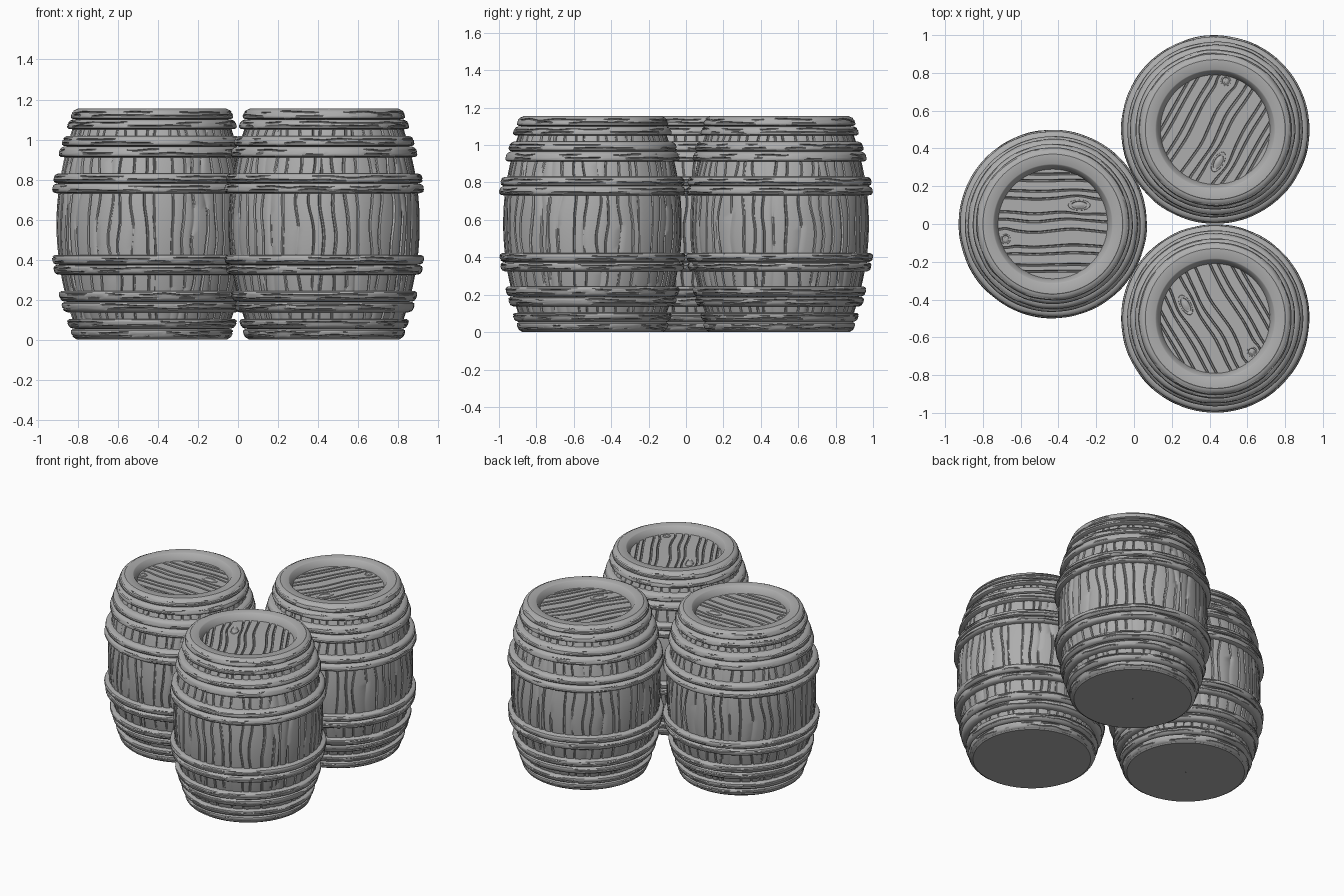
import bpy
import random
from math import sin, cos, pi, sqrt, exp, radians
from mathutils import Vector, noise

random.seed(4)
if "Cube" in bpy.data.objects:
    bpy.data.objects.remove(bpy.data.objects["Cube"], do_unlink=True)

HEIGHT = 1.155
MID = HEIGHT / 2

wood = bpy.data.materials.new("grey wood")
wood.use_nodes = True
GREY = (0.42, 0.42, 0.42, 1)
wood.diffuse_color = GREY
wood.node_tree.nodes["Principled BSDF"].inputs["Base Color"].default_value = GREY


def wobble(x, y=0.0, z=0.0):
    return noise.noise(Vector((x, y, z)))


def barrel_radius(z):
    return 0.475 - 0.355 * (z - MID) ** 2


def polar(r, a, z):
    return (r * cos(a), r * sin(a), z)


def surface(name, grid, wrap=True):
    """Skin a list of point rows into a mesh; wrap closes each row."""
    n = len(grid[0])
    verts = [p for row in grid for p in row]
    faces = []
    for i in range(len(grid) - 1):
        for j in range(n if wrap else n - 1):
            k = (j + 1) % n
            faces.append((i * n + j, i * n + k, (i + 1) * n + k, (i + 1) * n + j))
    mesh = bpy.data.meshes.new(name)
    mesh.from_pydata(verts, [], faces)
    mesh.materials.append(wood)
    return mesh


def lathe(name, profile, steps=96):
    return surface(name, [[polar(r, 2 * pi * j / steps, z) for j in range(steps)]
                          for r, z in profile])


def make_staves():
    """Bulging wall whose columns follow wavy vertical grooves."""
    count, rows = 46, 32
    step = 2 * pi / count
    grooves = [(i * step + random.uniform(-0.03, 0.03), random.uniform(0.011, 0.018),
                random.uniform(0.008, 0.014)) for i in range(count)]
    grid = []
    for k in range(rows + 1):
        z = 0.03 + (HEIGHT - 0.06) * k / rows
        row = []
        for i, (a, w, d) in enumerate(grooves):
            a += 0.06 * wobble(z * 5, i * 0.45)
            depth = d * min(1, max(0.15, 0.9 + 1.6 * wobble(z * 3, i * 7.3, 5)))
            r = barrel_radius(z)
            for off, dr in ((-w, 0), (-w * 0.4, -depth), (w * 0.4, -depth),
                            (w, 0), (step * 0.5, 0.003)):
                row.append(polar(r + dr, a + off, z))
        grid.append(row)
    return surface("staves", grid)


def make_hoop(lo, hi, seed):
    """Rounded band with wandering cracks running round it."""
    steps, mid, half = 160, (lo + hi) / 2, (hi - lo) / 2
    base = barrel_radius(mid)
    cols = []
    for j in range(steps):
        a = 2 * pi * j / steps
        x, y = 4 * cos(a), 4 * sin(a)
        levels = [(-1, 0), (-0.92, 0), (-0.7, 0)]
        for s, c in enumerate((-0.3, 0.32)):
            c += 0.28 * wobble(x, y, seed + s * 9.1)
            d = 0.011 * min(1, max(0, 0.45 + 2 * wobble(x * 0.8, y * 0.8, seed + s * 5.7 + 3)))
            levels += [(c - 0.13, 0), (c, d), (c + 0.13, 0)]
        levels += [(0.7, 0), (0.92, 0), (1, 0)]
        swell = 0.003 * wobble(x, y, seed + 40)
        col = []
        for v, d in levels:
            out = 0.034 * sqrt(max(0, 1 - abs(v) ** 3.5)) + swell - d
            if abs(v) == 1:
                out = -0.02
            lean = barrel_radius(mid + v * half) - base
            col.append(polar(base + lean + out, a, mid + v * half))
        cols.append(col)
    return surface("hoop", list(zip(*cols)))


KNOTS = ((0.14, 0.10, 0.062, 0.030), (-0.25, -0.08, 0.028, 0.028))


def make_lid(z):
    """Planked disc whose grooves bow around the knots."""
    radius, cols, w = 0.305, 40, 0.0065
    lines = [-0.25, -0.215, -0.155, -0.115, -0.035, 0.02, 0.06, 0.135, 0.175, 0.23, 0.265]
    levels = [(-0.304, 0)]
    for y in lines:
        levels += [(y - w, 0), (y - w * 0.45, 0.014), (y + w * 0.45, 0.014), (y + w, 0)]
    levels.append((0.304, 0))
    grid = []
    for y, d in levels:
        reach = sqrt(radius ** 2 - y ** 2)
        row = []
        for j in range(cols + 1):
            x = reach * (2 * j / cols - 1)
            bend = 0.018 * wobble(x * 5, y * 2) * (1 - abs(y) / radius)
            for kx, ky, rx, ry in KNOTS:
                side = y - ky
                bend += ((1 if side > 0 else -1) * ry * 0.55
                         * exp(-((x - kx) / rx / 1.2) ** 2 - (side / 0.06) ** 2))
            row.append((x, y + bend, z - d))
        grid.append(row)
    return surface("lid", grid, wrap=False)


def make_knot(cx, cy, rx, ry, z):
    """Oval ridge with a sunken ring and a domed heart."""
    steps = 32
    profile = ((1, -0.005), (0.92, 0.003), (0.7, 0.003), (0.6, -0.001),
               (0.45, 0.0005), (0.35, 0.003), (0.01, 0.004))
    return surface("knot", [[(cx + rx * s * cos(2 * pi * j / steps),
                              cy + ry * s * sin(2 * pi * j / steps), z + h)
                             for j in range(steps)] for s, h in profile])


# One set of part meshes, shared by all barrels
LID_Z = HEIGHT - 0.045
parts = [make_staves(), make_lid(LID_Z)]
parts += [make_knot(*k, LID_Z) for k in KNOTS]
parts.append(lathe("top_rim", [(0.38, HEIGHT - 0.03), (0.378, HEIGHT - 0.006),
                               (0.37, HEIGHT), (0.318, HEIGHT), (0.312, HEIGHT - 0.004),
                               (0.288, LID_Z - 0.004), (0.288, LID_Z - 0.03)]))
parts.append(lathe("base", [(0.001, 0), (0.375, 0), (0.383, 0.006), (0.38, 0.03)]))
bands = ((0.73, 0.782), (0.78, 0.832), (0.91, 0.967), (0.965, 1.02),
         (1.05, 1.102), (1.10, 1.154))
for n, (lo, hi) in enumerate(bands):
    parts.append(make_hoop(lo, hi, n * 13.3))
    parts.append(make_hoop(HEIGHT - hi, HEIGHT - lo, n * 13.3 + 6.5))

# Three barrels, each turned a third of a circle
for label, x, y, turn in (("right", -0.43, 0, 0), ("front_left", 0.43, -0.5, 120),
                          ("back_left", 0.43, 0.5, -120)):
    for mesh in parts:
        ob = bpy.data.objects.new(label + "_barrel_" + mesh.name.split(".")[0], mesh)
        ob.location = (x, y, 0)
        ob.rotation_euler.z = radians(turn)
        bpy.context.collection.objects.link(ob)

# Consistent normals, then smooth shading with sharp creases kept
bpy.ops.object.select_all(action="DESELECT")
firsts = [o for o in bpy.data.objects if o.name.startswith("right_barrel_")]
for ob in firsts:
    ob.select_set(True)
bpy.context.view_layer.objects.active = firsts[0]
bpy.ops.object.mode_set(mode="EDIT")
bpy.ops.mesh.select_all(action="SELECT")
bpy.ops.mesh.normals_make_consistent(inside=False)
bpy.ops.object.mode_set(mode="OBJECT")
bpy.ops.object.shade_smooth_by_angle(angle=radians(35))
